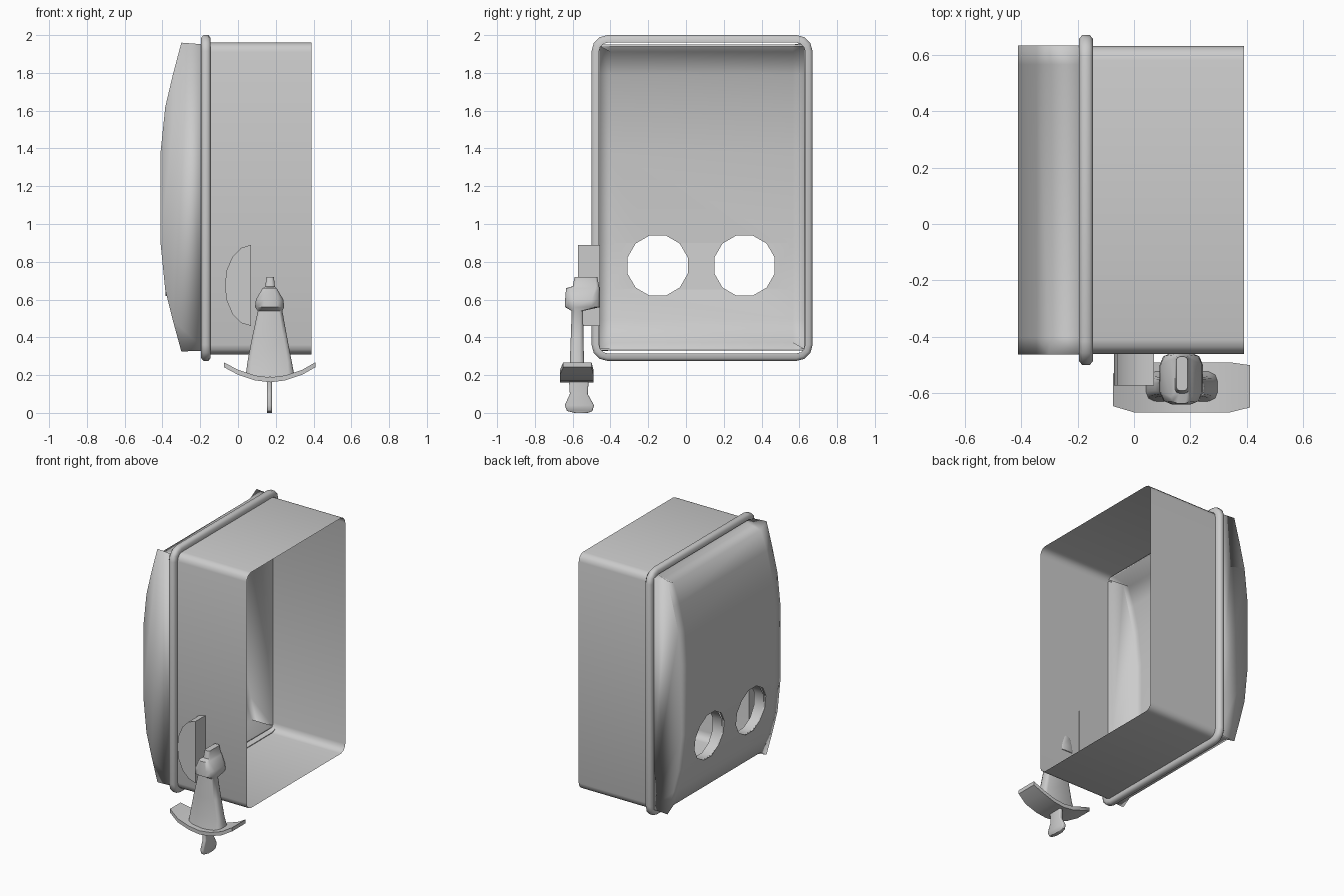
import bpy, bmesh, math
from mathutils import Vector

cube = bpy.data.objects.get("Cube")
if cube:
    bpy.data.objects.remove(cube, do_unlink=True)

grey = bpy.data.materials.new("plain grey")
grey.use_nodes = True
grey.diffuse_color = (0.6, 0.6, 0.6, 1)
grey.node_tree.nodes["Principled BSDF"].inputs["Base Color"].default_value = (0.6, 0.6, 0.6, 1)


def make(name, bm, angle=40):
    bmesh.ops.recalc_face_normals(bm, faces=bm.faces)
    mesh = bpy.data.meshes.new(name)
    bm.to_mesh(mesh)
    bm.free()
    mesh.materials.append(grey)
    ob = bpy.data.objects.new(name, mesh)
    bpy.context.collection.objects.link(ob)
    bpy.ops.object.select_all(action="DESELECT")
    ob.select_set(True)
    bpy.context.view_layer.objects.active = ob
    bpy.ops.object.shade_smooth_by_angle(angle=math.radians(angle))
    return ob


def rounded(a0, a1, b0, b1, r, steps=3):
    """Points around a rounded rectangle."""
    pts = []
    corners = [(a1 - r, b1 - r), (a0 + r, b1 - r), (a0 + r, b0 + r), (a1 - r, b0 + r)]
    for i, (a, b) in enumerate(corners):
        for s in range(steps + 1):
            t = math.pi / 2 * (i + s / steps)
            pts.append((a + r * math.cos(t), b + r * math.sin(t)))
    return pts


def loft(rings, caps=True, closed=False):
    """Skin a list of equal-length point rings."""
    bm = bmesh.new()
    vr = [[bm.verts.new(p) for p in ring] for ring in rings]
    n = len(vr[0])
    pairs = list(zip(vr, vr[1:])) + ([(vr[-1], vr[0])] if closed else [])
    for a, b in pairs:
        for i in range(n):
            j = (i + 1) % n
            bm.faces.new((a[i], a[j], b[j], b[i]))
    if caps and not closed:
        bm.faces.new(vr[0])
        bm.faces.new(vr[-1])
    return bm


def x_ring(x, y0, y1, z0, z1, r):
    return [(x, y, z) for y, z in rounded(y0, y1, z0, z1, r)]


def z_ring(z, x0, x1, y0, y1, k=0.3):
    r = k * min(x1 - x0, y1 - y0)
    return [(x, y, z) for x, y in rounded(x0, x1, y0, y1, r, 2)]


# open-sided housing wall
make("housing_wall", loft([x_ring(x, -0.46, 0.63, 0.31, 1.96, 0.05) for x in (-0.17, 0.39)], caps=False))

# flange ring round the housing
section = [(-0.195, 0), (-0.195, 0.025), (-0.183, 0.04), (-0.157, 0.04), (-0.145, 0.025), (-0.145, 0)]
make("flange", loft([x_ring(x, -0.46 - d, 0.63 + d, 0.315 - d, 1.96 + d, 0.045 + d)
                     for x, d in section], closed=True), 60)

# bulged back cover, slightly dished along its top and bottom edges
profile = [(-0.17, 1.95), (-0.30, 1.96), (-0.345, 1.79), (-0.385, 1.62), (-0.41, 1.38),
           (-0.41, 0.90), (-0.385, 0.65), (-0.345, 0.49), (-0.30, 0.325), (-0.17, 0.33)]
bm = bmesh.new()
cols = []
for y, dip in ((-0.463, 0), (-0.40, 0.04), (0.565, 0.04), (0.633, 0)):
    col = []
    for i, (x, z) in enumerate(profile):
        d = dip if i == 1 else -dip if i == len(profile) - 2 else 0
        col.append(bm.verts.new((x, y, z - d)))
    cols.append(col)
for a, b in zip(cols, cols[1:]):
    for i in range(len(profile) - 1):
        bm.faces.new((a[i], a[i + 1], b[i + 1], b[i]))
bm.faces.new(cols[0])
bm.faces.new(cols[-1])
cover = make("back_cover", bm, 180)
solid = cover.modifiers.new("thickness", "SOLIDIFY")
solid.thickness = 0.012
solid.offset = -1

# two round ports cut through the cover, each with a short sleeve
ports = [(-0.15, 0.78), (0.31, 0.78)]
PORT_R = 0.165


def port_ring(x, y, z, r=PORT_R):
    return [(x, y + r * math.cos(math.tau * (i + 0.5) / 12), z + r * math.sin(math.tau * (i + 0.5) / 12))
            for i in range(12)]


for n, (y, z) in enumerate(ports):
    cutter = make("port_cutter", loft([port_ring(-0.6, y, z), port_ring(-0.25, y, z)]))
    cut = cover.modifiers.new("port", "BOOLEAN")
    cut.operation = "DIFFERENCE"
    cut.solver = "EXACT"
    cut.object = cutter
    bpy.context.view_layer.objects.active = cover
    if n == 0:
        bpy.ops.object.modifier_apply(modifier="thickness")
    bpy.ops.object.modifier_apply(modifier="port")
    bpy.data.objects.remove(cutter, do_unlink=True)
    make("port_sleeve", loft([port_ring(x, y, z, PORT_R + 0.001) for x in (-0.385, -0.31)], caps=False), 60)

# keep the port edges crisp
for e in cover.data.edges:
    ends = [cover.data.vertices[v].co for v in e.vertices]
    if all(any(math.hypot(c.y - y, c.z - z) < PORT_R + 0.01 for y, z in ports) for c in ends):
        e.use_edge_sharp = True

# half-round boss on the front wall
arc = [(0.07 - 0.14 * math.sin(math.pi * i / 8), 0.675 + 0.215 * math.cos(math.pi * i / 8)) for i in range(9)]
make("half_round_boss", loft([[(x, y, z) for x, z in arc] for y in (-0.455, -0.572)]), 50)

# latch stem with its head and stub
stem = [(0.19, 0.04, 0.30, -0.63, -0.52), (0.27, 0.05, 0.285, -0.615, -0.54), (0.40, 0.075, 0.26, -0.61, -0.543),
        (0.54, 0.105, 0.235, -0.605, -0.545), (0.56, 0.09, 0.245, -0.64, -0.455),
        (0.60, 0.095, 0.24, -0.64, -0.455), (0.66, 0.13, 0.205, -0.635, -0.457),
        (0.67, 0.145, 0.195, -0.60, -0.46), (0.72, 0.15, 0.19, -0.59, -0.47)]
make("latch_stem", loft([z_ring(*s) for s in stem]), 50)

# curved wing handle
wing = [(-0.075, 0.255, -0.645, -0.53), (0.0, 0.215, -0.667, -0.49), (0.09, 0.185, -0.667, -0.49),
        (0.17, 0.175, -0.667, -0.49), (0.25, 0.185, -0.667, -0.49), (0.34, 0.215, -0.667, -0.49),
        (0.41, 0.255, -0.65, -0.50)]
make("latch_wing", loft([[(x, y0, z - 0.013), (x, y1, z - 0.013), (x, y1, z + 0.013), (x, y0, z + 0.013)]
                         for x, z, y0, y1 in wing]))

# thin finger tab under the wing
tab = [(0.0, -0.59, -0.52), (0.01, -0.63, -0.495), (0.04, -0.642, -0.487), (0.10, -0.615, -0.52),
       (0.18, -0.62, -0.515)]
make("finger_tab", loft([z_ring(z, 0.153, 0.18, y0, y1) for z, y0, y1 in tab]), 50)
